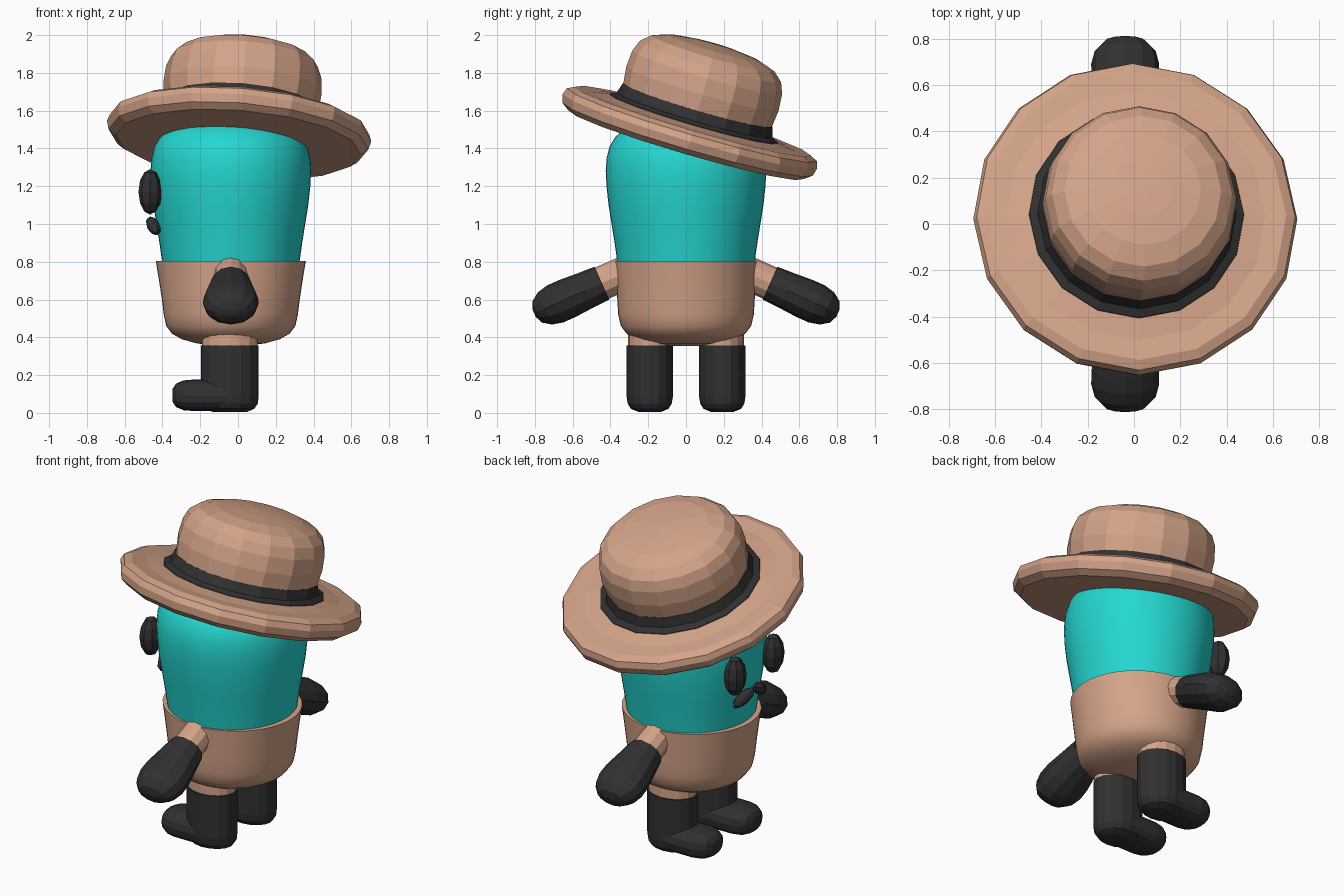
import bpy, bmesh, math
from mathutils import Matrix, Euler

if "Cube" in bpy.data.objects:
    bpy.data.objects.remove(bpy.data.objects["Cube"], do_unlink=True)


def material(name, rgb):
    m = bpy.data.materials.new(name)
    m.use_nodes = True
    m.diffuse_color = (*rgb, 1)
    m.node_tree.nodes["Principled BSDF"].inputs["Base Color"].default_value = (*rgb, 1)
    return m


tan = material("tan", (0.66, 0.37, 0.25))
teal = material("teal", (0.018, 0.68, 0.64))
dark = material("charcoal", (0.03, 0.03, 0.03))
CX = -0.038


def place(x, y, z, rx=0, ry=0, rz=0):
    rot = Euler([math.radians(a) for a in (rx, ry, rz)]).to_matrix().to_4x4()
    return Matrix.Translation((x, y, z)) @ rot


def finish(name, bm, mat, matrix, smooth):
    bmesh.ops.recalc_face_normals(bm, faces=bm.faces)
    mesh = bpy.data.meshes.new(name)
    bm.to_mesh(mesh)
    bm.free()
    mesh.materials.append(mat)
    ob = bpy.data.objects.new(name, mesh)
    bpy.context.collection.objects.link(ob)
    ob.matrix_world = matrix
    if smooth:
        bpy.ops.object.select_all(action='DESELECT')
        ob.select_set(True)
        bpy.context.view_layer.objects.active = ob
        bpy.ops.object.shade_smooth_by_angle(angle=math.radians(40))
    return ob


def loft(name, profile, mat, matrix, sides=16, smooth=False, power=1.0):
    """Stack closed rings of (radius x, radius y, height) and cap the ends."""
    def curve(v):
        return math.copysign(abs(v) ** power, v)
    bm = bmesh.new()
    rings = []
    for rx, ry, z in profile:
        ring = []
        for i in range(sides):
            a = math.tau * i / sides
            ring.append(bm.verts.new((rx * curve(math.cos(a)), ry * curve(math.sin(a)), z)))
        rings.append(ring)
    for low, high in zip(rings, rings[1:]):
        for i in range(sides):
            j = (i + 1) % sides
            bm.faces.new((low[i], low[j], high[j], high[i]))
    bm.faces.new(rings[0])
    bm.faces.new(rings[-1])
    return finish(name, bm, mat, matrix, smooth)


def ball(name, radii, mat, matrix):
    bm = bmesh.new()
    bmesh.ops.create_uvsphere(bm, u_segments=8, v_segments=6, radius=1)
    bmesh.ops.scale(bm, vec=radii, verts=bm.verts)
    return finish(name, bm, mat, matrix, False)


def round_profile(points):
    return [(r, r, z) for r, z in points]


# Torso and trousers
loft("body", round_profile([
    (0.35, 0.70), (0.364, 0.80), (0.378, 0.90), (0.394, 1.0), (0.41, 1.1),
    (0.421, 1.2), (0.425, 1.28), (0.42, 1.35), (0.405, 1.41), (0.375, 1.46),
    (0.32, 1.51), (0.22, 1.55), (0.08, 1.57)]),
    teal, place(CX, 0, 0), sides=48, smooth=True)
loft("trousers", [
    (0.08, 0.09, 0.355), (0.18, 0.19, 0.368), (0.26, 0.265, 0.39), (0.312, 0.315, 0.42),
    (0.342, 0.345, 0.46), (0.355, 0.359, 0.52), (0.365, 0.364, 0.6),
    (0.38, 0.37, 0.7), (0.397, 0.376, 0.803)],
    tan, place(CX, 0, 0), sides=48, smooth=True)

# Tilted hat
hat = place(0, 0, 1.42, -16.3, 4.5)
loft("hat_brim", round_profile([
    (0.3, 0), (0.65, 0), (0.69, 0.03), (0.702, 0.075), (0.69, 0.11),
    (0.65, 0.13), (0.56, 0.13), (0.46, 0.145)]), tan, hat)
loft("hat_band", round_profile([
    (0.475, 0.125), (0.465, 0.147), (0.43, 0.165), (0.412, 0.22)]), dark, hat)
loft("hat_crown", round_profile([
    (0.40, 0.15), (0.41, 0.22), (0.42, 0.31), (0.413, 0.4), (0.39, 0.46),
    (0.34, 0.505), (0.25, 0.535), (0.13, 0.55), (0.02, 0.556)]), tan, hat)

# Paired limbs and face parts
for side, s in (("left", 1), ("right", -1)):
    arm = place(CX, s * 0.445, 0.687, s * -114)
    loft(f"sleeve_{side}", round_profile([(0.09, -0.16), (0.09, 0.02)]), tan, arm, sides=12)
    loft(f"mitten_{side}", [
        (0.105, 0.095, 0), (0.125, 0.1, 0.1), (0.145, 0.107, 0.2), (0.147, 0.107, 0.27),
        (0.132, 0.093, 0.33), (0.09, 0.062, 0.375), (0.03, 0.02, 0.393)],
        dark, arm, sides=12)

    leg = place(CX - 0.005, s * 0.192, 0)
    loft(f"trouser_cuff_{side}", [(0.147, 0.115, 0.345), (0.147, 0.115, 0.46)], tan, leg)
    loft(f"boot_{side}", [
        (0.09, 0.06, 0.005), (0.13, 0.1, 0.022), (0.148, 0.117, 0.05),
        (0.152, 0.123, 0.09), (0.152, 0.123, 0.357)], dark, leg)
    loft(f"boot_toe_{side}", [
        (0.083, 0.122, 0), (0.083, 0.122, 0.2), (0.079, 0.112, 0.25),
        (0.062, 0.085, 0.29), (0.035, 0.045, 0.308)],
        dark, place(CX, s * 0.192, 0.093, 0, -90), power=0.8)

    ball(f"eye_{side}", (0.062, 0.07, 0.12), dark, place(-0.465, s * 0.185, 1.17))
    ball(f"moustache_{side}", (0.034, 0.083, 0.036), dark,
         place(-0.448, s * 0.078, 0.99, s * -28, 0, s * -18))
